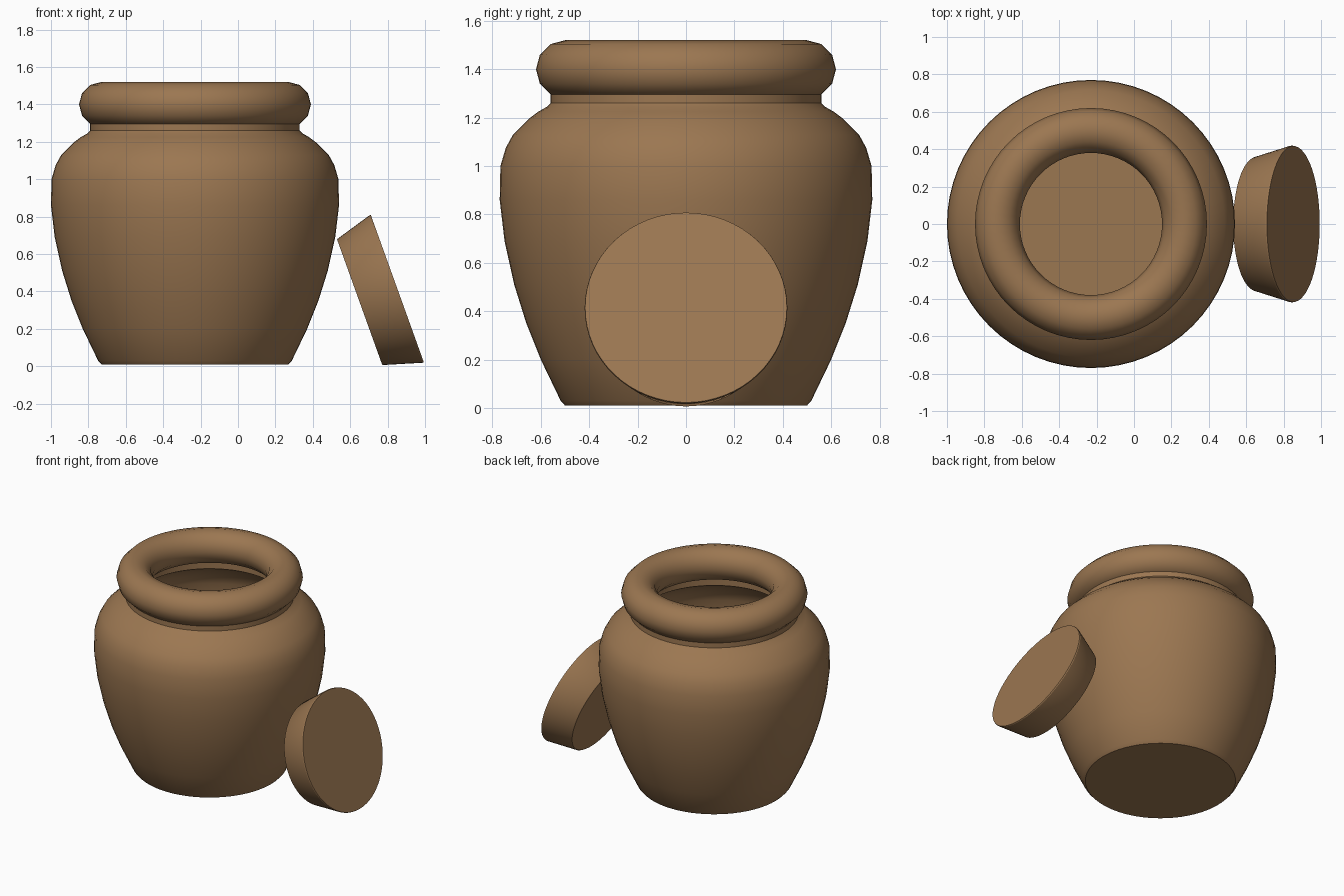
import bpy, math

if "Cube" in bpy.data.objects:
    bpy.data.objects.remove(bpy.data.objects["Cube"])

clay = bpy.data.materials.new("brown clay")
clay.diffuse_color = (0.33, 0.184, 0.083, 1)
clay.use_nodes = True
clay.node_tree.nodes["Principled BSDF"].inputs["Base Color"].default_value = clay.diffuse_color
AXIS_X = -0.23


def lathe(name, profile, closed=False, segs=64, angle=35):
    """Spin (radius, z) points round the z axis; a radius of 0 makes a pole."""
    verts, rings, faces = [], [], []
    for r, z in profile:
        n = 1 if r == 0 else segs
        rings.append([len(verts) + i for i in range(n)])
        for i in range(n):
            a = 2 * math.pi * i / segs
            verts.append((r * math.cos(a), r * math.sin(a), z))
    pairs = list(zip(rings, rings[1:])) + ([(rings[-1], rings[0])] if closed else [])
    for lo, hi in pairs:
        for i in range(segs):
            j = (i + 1) % segs
            quad = [lo[i % len(lo)], lo[j % len(lo)], hi[j % len(hi)], hi[i % len(hi)]]
            faces.append(list(dict.fromkeys(quad)))
    me = bpy.data.meshes.new(name)
    me.from_pydata(verts, [], faces)
    me.materials.append(clay)
    ob = bpy.data.objects.new(name, me)
    bpy.context.collection.objects.link(ob)
    bpy.ops.object.select_all(action='DESELECT')
    bpy.context.view_layer.objects.active = ob
    ob.select_set(True)
    bpy.ops.object.shade_smooth_by_angle(angle=math.radians(angle))
    return ob


# jar body: outer wall up, over the neck, and down the hollow inside
outer = [(0, 0.01), (0.5, 0.01), (0.518, 0.03), (0.6, 0.2), (0.66, 0.35), (0.71, 0.51),
         (0.75, 0.69), (0.77, 0.86), (0.767, 1.0), (0.745, 1.075), (0.715, 1.13),
         (0.65, 1.195), (0.61, 1.225), (0.575, 1.245), (0.56, 1.26), (0.56, 1.31)]
inner = [(0.5, 1.31), (0.5, 1.225), (0.56, 1.19), (0.62, 1.155), (0.68, 1.09), (0.71, 1.02),
         (0.72, 0.86), (0.70, 0.69), (0.66, 0.51), (0.61, 0.35), (0.55, 0.2),
         (0.48, 0.06), (0, 0.06)]
jar = lathe("jar_body", outer + inner)
jar.location.x = AXIS_X

# rolled rim
tube = [(0.5 + 0.12 * math.cos(math.radians(a)), 1.4 + 0.12 * math.sin(math.radians(a)))
        for a in range(0, 360, 30)]
rim = lathe("rolled_rim", tube, closed=True, angle=50)
rim.location.x = AXIS_X

# tapered lid leaning on the jar
lid = lathe("lid", [(0, -0.107), (0.354, -0.107), (0.359, -0.102), (0.419, 0.1),
                    (0.417, 0.107), (0, 0.107)], angle=30)
lid.location = (0.751, 0, 0.379)
lid.rotation_euler = (0, math.radians(70.2), 0)
